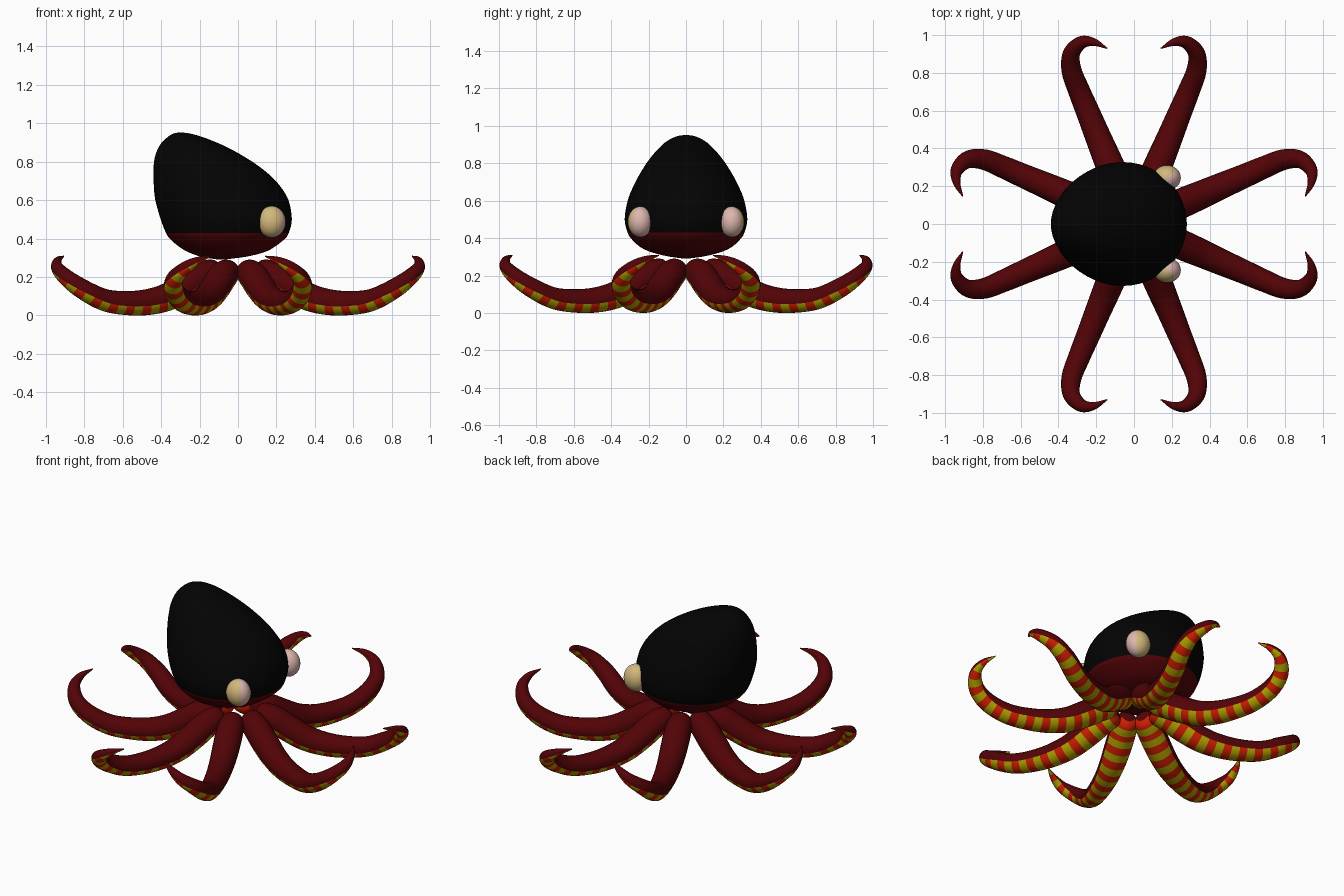
import bpy, bmesh, math
from mathutils import Vector

cube = bpy.data.objects.get("Cube")
if cube:
    bpy.data.objects.remove(cube)


def material(name, rgb):
    mat = bpy.data.materials.new(name)
    mat.use_nodes = True
    color = (*rgb, 1)
    mat.diffuse_color = color
    bsdf = mat.node_tree.nodes["Principled BSDF"]
    bsdf.inputs["Base Color"].default_value = color
    bsdf.inputs["Roughness"].default_value = 0.7
    return mat


BLACK = material("black", (0.001, 0.001, 0.001))
MAROON = material("dark red", (0.085, 0.001, 0.002))
RED = material("bright red", (0.6, 0.012, 0))
YELLOW = material("yellow", (0.42, 0.34, 0))
TAN = material("tan", (0.65, 0.48, 0.2))
PINK = material("pale pink", (0.72, 0.47, 0.42))


def spline(points, steps):
    """Smooth curve through the points; every point is kept as a sample."""
    pts = [Vector(p) for p in points]
    pts = [2 * pts[0] - pts[1]] + pts + [2 * pts[-1] - pts[-2]]
    out = []
    for a, b, c, d in zip(pts, pts[1:], pts[2:], pts[3:]):
        for k in range(steps):
            t = k / steps
            out.append(0.5 * (2 * b + (c - a) * t + (2 * a - 5 * b + 4 * c - d) * t * t
                              + (3 * b - a - 3 * c + d) * t ** 3))
    return out + [pts[-2]]


def resample(samples, count):
    """Evenly spaced samples along the curve."""
    dist = [0]
    for a, b in zip(samples, samples[1:]):
        dist.append(dist[-1] + (b.xyz - a.xyz).length)
    out, i = [], 0
    for k in range(count + 1):
        s = dist[-1] * k / count
        while i < len(samples) - 2 and dist[i + 1] < s:
            i += 1
        out.append(samples[i].lerp(samples[i + 1], (s - dist[i]) / (dist[i + 1] - dist[i])))
    return out


def loft(name, rings, mats, rule):
    """Skin closed rings; rule(ring, segment) picks the material."""
    bm = bmesh.new()
    loops = [[bm.verts.new(co) for co in ring] for ring in rings]
    n = len(loops[0])
    for i, (lo, hi) in enumerate(zip(loops, loops[1:])):
        for j in range(n):
            k = (j + 1) % n
            face = bm.faces.new((lo[j], lo[k], hi[k], hi[j]))
            face.material_index = rule(i, j)
    bm.faces.new(loops[0]).material_index = rule(0, 0)
    bm.faces.new(loops[-1]).material_index = rule(len(loops) - 2, 0)
    bmesh.ops.recalc_face_normals(bm, faces=bm.faces)
    for face in bm.faces:
        face.smooth = True
    mesh = bpy.data.meshes.new(name)
    bm.to_mesh(mesh)
    bm.free()
    for mat in mats:
        mesh.materials.append(mat)
    obj = bpy.data.objects.new(name, mesh)
    bpy.context.collection.objects.link(obj)
    return obj


# Head: elliptical slices given as (back x, front x, half width, height)
COLLAR = 0.43
slices = [
    (-0.10, -0.08, 0.01, 0.29), (-0.19, 0.04, 0.11, 0.305), (-0.26, 0.14, 0.2, 0.33),
    (-0.31, 0.195, 0.255, 0.36), (-0.355, 0.245, 0.295, 0.4), (-0.375, 0.264, 0.312, COLLAR),
    (-0.402, 0.28, 0.328, 0.5), (-0.43, 0.262, 0.312, 0.6), (-0.438, 0.213, 0.28, 0.68),
    (-0.44, 0.142, 0.243, 0.75), (-0.433, 0.042, 0.197, 0.82), (-0.41, -0.068, 0.146, 0.88),
    (-0.375, -0.163, 0.1, 0.92), (-0.34, -0.24, 0.05, 0.944), (-0.305, -0.295, 0.005, 0.952),
]
SIDES = 48
head_rings = []
for back, front, half, z in spline(slices, 4):
    mid, rad = (back + front) / 2, (front - back) / 2
    head_rings.append([(mid + rad * math.cos(math.tau * j / SIDES),
                        half * math.sin(math.tau * j / SIDES), z) for j in range(SIDES)])
loft("head", head_rings, [BLACK, MAROON],
     lambda i, j: int(head_rings[i + 1][0][2] < COLLAR + 0.001))

# Eyes: tan towards the side, pink towards the head's narrow end
for side, label in ((-1, "right"), (1, "left")):
    bpy.ops.mesh.primitive_uv_sphere_add(segments=32, ring_count=20, radius=1,
                                         location=(0.175, side * 0.245, 0.487))
    eye = bpy.context.object
    eye.name = label + "_eye"
    eye.scale = (0.073, 0.066, 0.082)
    eye.data.materials.append(TAN)
    eye.data.materials.append(PINK)
    for poly in eye.data.polygons:
        poly.material_index = int(poly.center.x > side * poly.center.y)
        poly.use_smooth = True

# Tentacle path: (outward, sideways, height, radius)
path = [
    (0.1, 0.042, 0.24, 0.035), (0.112, 0.047, 0.236, 0.056), (0.14, 0.058, 0.224, 0.07),
    (0.2, 0.083, 0.198, 0.077), (0.28, 0.116, 0.147, 0.077), (0.37, 0.153, 0.098, 0.073),
    (0.47, 0.195, 0.071, 0.068), (0.58, 0.24, 0.064, 0.063), (0.7, 0.29, 0.078, 0.058),
    (0.81, 0.331, 0.128, 0.053), (0.9, 0.33, 0.188, 0.045), (0.957, 0.276, 0.245, 0.034),
    (0.957, 0.21, 0.285, 0.02), (0.925, 0.142, 0.308, 0.003),
]
BANDS, PER_BAND, SEGS = 26, 4, 24
nodes = resample(spline(path, 12), BANDS * PER_BAND)
arm_rings = []
for i, node in enumerate(nodes):
    ahead, behind = nodes[min(i + 1, len(nodes) - 1)], nodes[max(i - 1, 0)]
    tangent = (ahead.xyz - behind.xyz).normalized()
    across = tangent.cross(Vector((0, 0, 1))).normalized()
    up = across.cross(tangent)
    arm_rings.append([node.xyz + node.w * (across * math.cos(math.tau * j / SEGS)
                                           + up * math.sin(math.tau * j / SEGS))
                      for j in range(SEGS)])


def arm_color(i, j):
    """Dark back, banded underside."""
    if math.sin(math.tau * (j + 0.5) / SEGS) > -0.36:
        return 0
    return 1 + (i // PER_BAND) % 2


# Eight tentacles by mirroring across both axes and the diagonal
for sx, side in ((-1, "right"), (1, "left")):
    for sy, end in ((-1, "front"), (1, "back")):
        for swap, spot in ((False, "outer"), (True, "inner")):
            rings = []
            for ring in arm_rings:
                if swap:
                    rings.append([(sx * c.y, sy * c.x * 1.005, c.z) for c in ring])
                else:
                    rings.append([(sx * c.x * 0.98, sy * c.y * 1.03, c.z) for c in ring])
            loft(f"{end}_{side}_{spot}_tentacle", rings, [MAROON, RED, YELLOW], arm_color)
